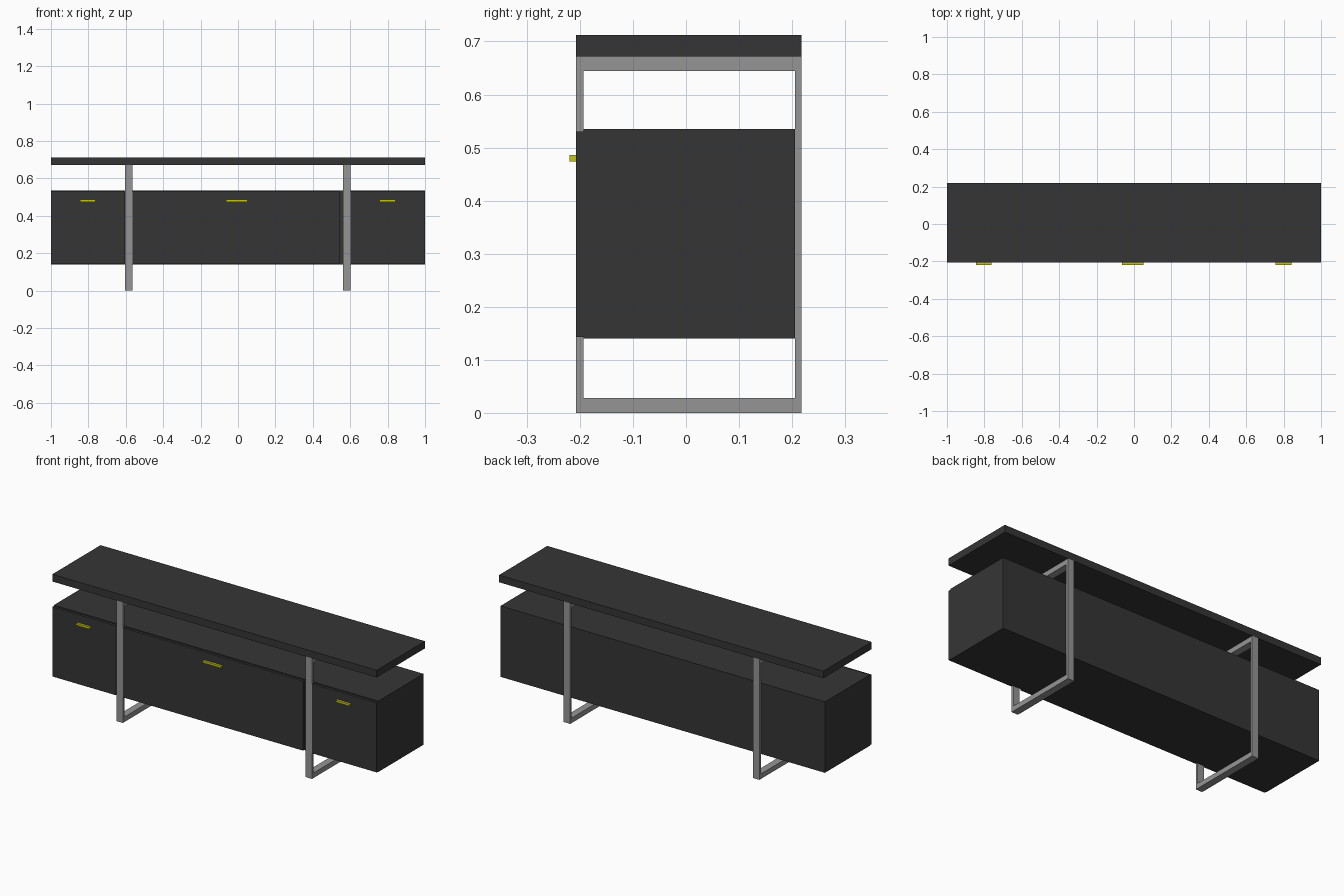
import bpy
import bmesh
from mathutils import Vector

cube = bpy.data.objects.get("Cube")
if cube:
    bpy.data.objects.remove(cube, do_unlink=True)


def material(name, color):
    mat = bpy.data.materials.new(name)
    mat.use_nodes = True
    mat.diffuse_color = (*color, 1)
    mat.node_tree.nodes["Principled BSDF"].inputs["Base Color"].default_value = (*color, 1)
    return mat


charcoal = material("charcoal wood", (0.036, 0.036, 0.036))
steel = material("grey steel", (0.3, 0.3, 0.3))
yellow = material("yellow metal", (0.56, 0.56, 0.01))


def boxes(name, mat, *extents):
    """One object made of boxes, each given as x, y and z ranges."""
    bm = bmesh.new()
    for ranges in extents:
        low, high = (Vector(c) for c in zip(*ranges))
        verts = bmesh.ops.create_cube(bm, size=1)["verts"]
        bmesh.ops.scale(bm, vec=high - low, verts=verts)
        bmesh.ops.translate(bm, vec=(low + high) / 2, verts=verts)
    mesh = bpy.data.meshes.new(name)
    bm.to_mesh(mesh)
    bm.free()
    mesh.materials.append(mat)
    obj = bpy.data.objects.new(name, mesh)
    bpy.context.collection.objects.link(obj)
    return obj


# Shared depth and height lines
FRONT, BACK = -0.207, 0.218
INNER_FRONT, INNER_BACK = -0.193, 0.205
FRAME_TOP = 0.672
BAR = 0.028

# Table top and cabinet body
boxes("top_board", charcoal, ((-1, 1), (FRONT, BACK), (FRAME_TOP, 0.712)))
boxes("cabinet_body", charcoal, ((-1, 1), (INNER_FRONT, INNER_BACK), (0.14, 0.535)))

# Drawer fronts, each with a thin pull
drawers = {
    "right": ((-1, -0.607), (-0.845, -0.762)),
    "middle": ((-0.564, 0.545), (-0.065, 0.05)),
    "left": ((0.602, 1), (0.757, 0.842)),
}
for side, (panel, pull) in drawers.items():
    boxes(side + "_drawer_front", charcoal, (panel, (FRONT, INNER_FRONT), (0.143, 0.53)))
    boxes(side + "_drawer_pull", yellow, (pull, (-0.22, FRONT), (0.474, 0.486)))

# Closed rectangular leg frames wrapping the cabinet
for side, x in (("right", -0.585), ("left", 0.581)):
    width = (x - 0.02, x + 0.02)
    boxes(side + "_leg_frame", steel,
          (width, (FRONT, INNER_FRONT), (BAR, FRAME_TOP - BAR)),
          (width, (INNER_BACK, BACK), (BAR, FRAME_TOP - BAR)),
          (width, (FRONT, BACK), (0, BAR)),
          (width, (FRONT, BACK), (FRAME_TOP - BAR, FRAME_TOP)))
